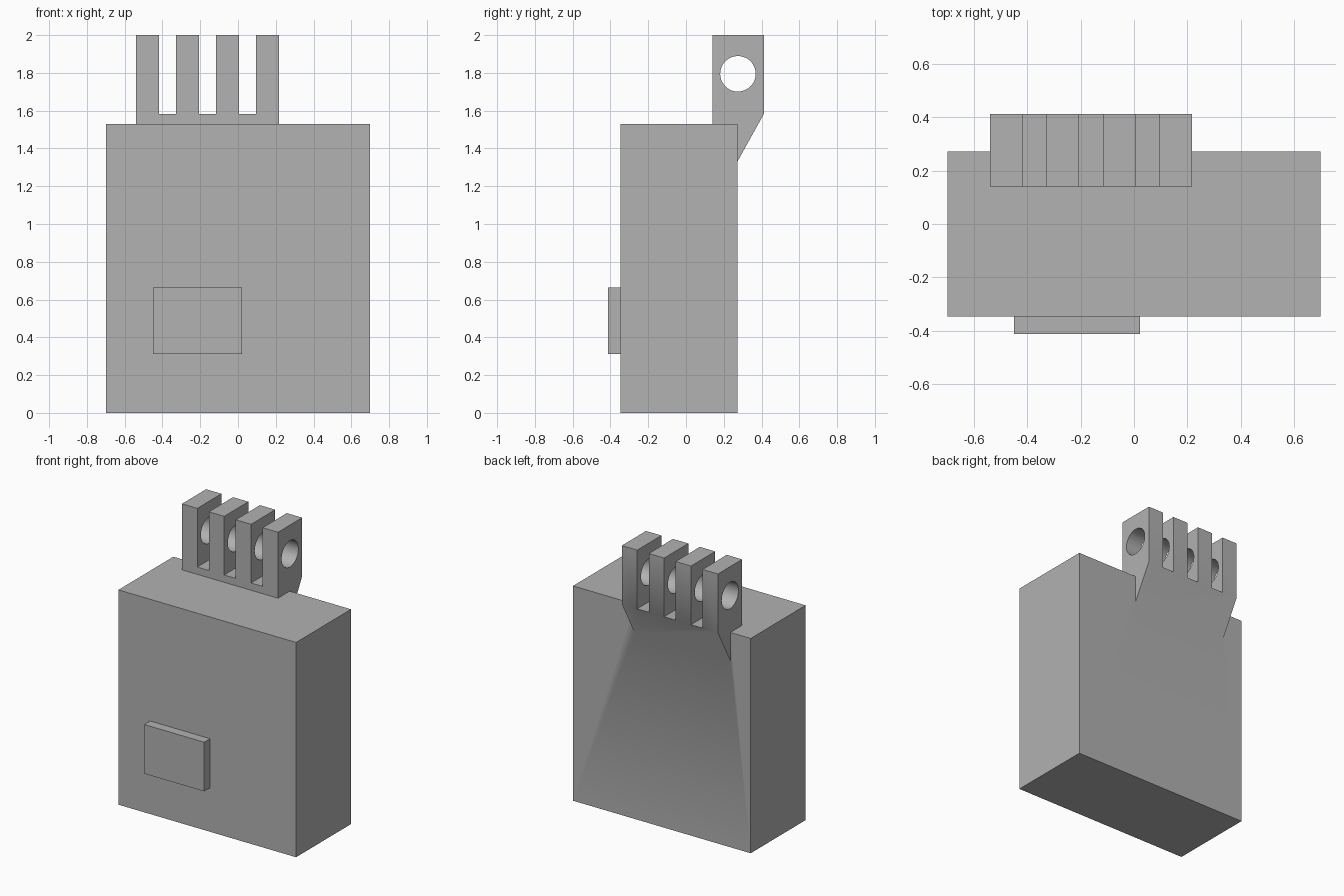
import bpy, math
from mathutils import Matrix

cube = bpy.data.objects.get("Cube")
if cube:
    bpy.data.objects.remove(cube, do_unlink=True)

grey = bpy.data.materials.new("plain grey")
grey.use_nodes = True
colour = (0.445, 0.445, 0.445, 1)
grey.diffuse_color = colour
grey.node_tree.nodes["Principled BSDF"].inputs["Base Color"].default_value = colour


def prism(name, outline, x0, x1):
    """Extrude a (y, z) outline along x."""
    n = len(outline)
    verts = [(x, y, z) for x in (x0, x1) for y, z in outline]
    faces = [list(range(n))[::-1], list(range(n, 2 * n))]
    faces += [(i, (i + 1) % n, (i + 1) % n + n, i + n) for i in range(n)]
    mesh = bpy.data.meshes.new(name)
    mesh.from_pydata(verts, [], faces)
    mesh.materials.append(grey)
    obj = bpy.data.objects.new(name, mesh)
    bpy.context.collection.objects.link(obj)
    return obj


def box(name, x0, x1, y0, y1, z0, z1):
    return prism(name, [(y0, z0), (y1, z0), (y1, z1), (y0, z1)], x0, x1)


def combine(target, other, operation):
    """Apply a boolean and discard the helper."""
    mod = target.modifiers.new(operation, 'BOOLEAN')
    mod.operation, mod.solver, mod.object = operation, 'EXACT', other
    bpy.context.view_layer.objects.active = target
    bpy.ops.object.modifier_apply(modifier=mod.name)
    bpy.data.objects.remove(other, do_unlink=True)


# Hinge block with a sloped underside that runs into the back of the case
left, right, lug = -0.54, 0.217, 0.121
front, back, top, base = 0.14, 0.412, 2.0, 1.582
profile = [(front, top), (front, 1.45), (0.2, 1.33),
           (0.272, 1.33), (back, base), (back, top)]
hinge = prism("hinge", profile[::1], left, right)

# Three slots leave four evenly spaced lugs
pitch = (right - left - lug) / 3
for i in range(3):
    x = left + lug + i * pitch
    combine(hinge, box("slot", x, x + pitch - lug, 0, 0.6, base, 2.2), 'DIFFERENCE')

# Pin hole through all lugs
ring = [(0.275 + 0.094 * math.cos(a), 1.795 + 0.094 * math.sin(a))
        for a in (math.tau * k / 48 for k in range(48))]
combine(hinge, prism("pin_hole", ring, -0.8, 0.8), 'DIFFERENCE')

# Case joined to the hinge
case = box("case", -0.7, 0.7, -0.346, 0.272, 0, 1.53)
combine(case, hinge, 'UNION')

# Raised plate on the front
plate = box("front_plate", -0.45, 0.022, -0.412, -0.346, 0.313, 0.663)

bpy.ops.object.select_all(action='DESELECT')
for obj in (case, plate):
    obj.select_set(True)
bpy.context.view_layer.objects.active = case
bpy.ops.object.shade_smooth_by_angle(angle=math.radians(30))
